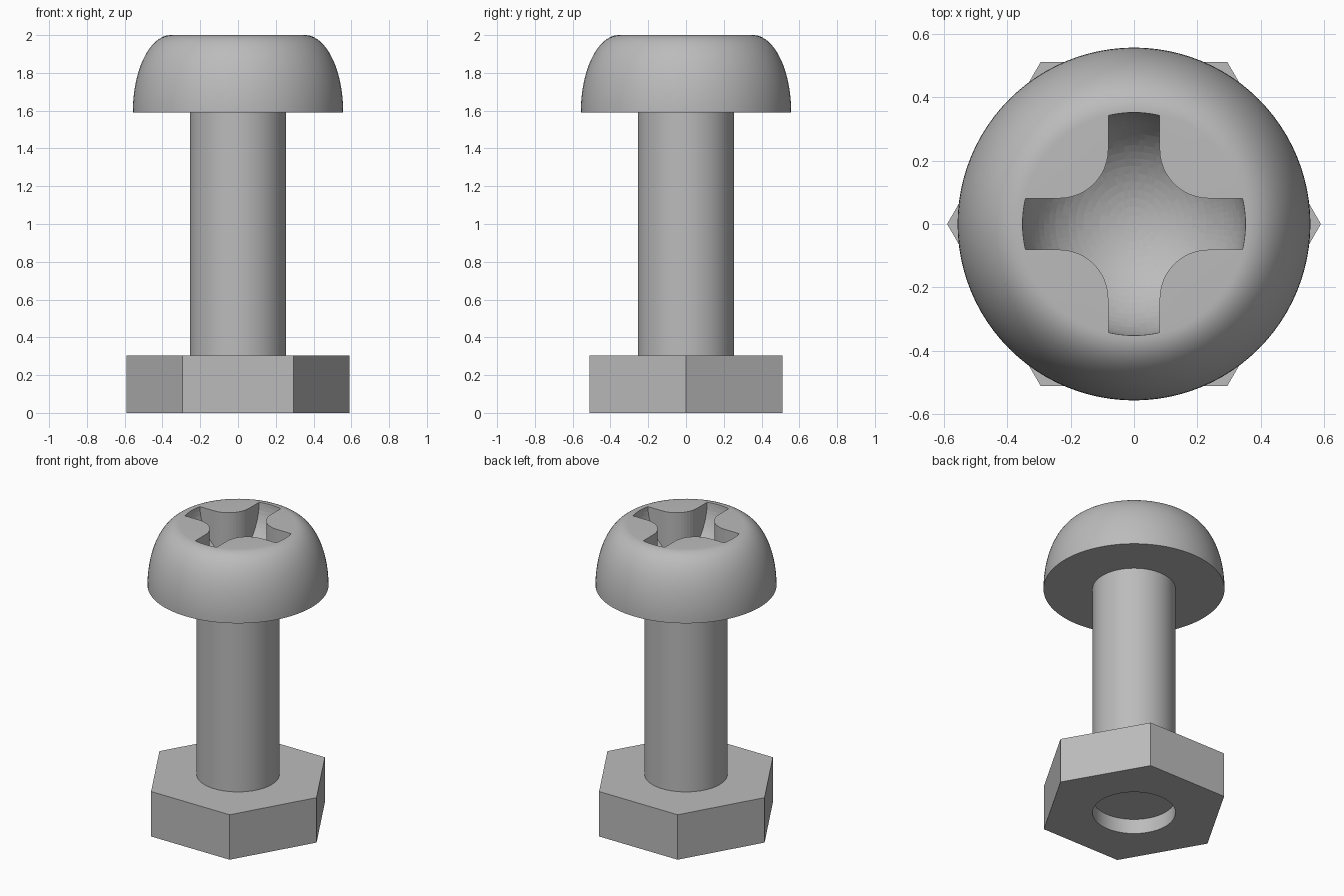
import bpy, bmesh, math
from math import sin, cos, pi

if "Cube" in bpy.data.objects:
    bpy.data.objects.remove(bpy.data.objects["Cube"])

steel = bpy.data.materials.new("steel_grey")
steel.diffuse_color = (0.50, 0.50, 0.50, 1)
steel.use_nodes = True
steel.node_tree.nodes["Principled BSDF"].inputs["Base Color"].default_value = steel.diffuse_color
SEG = 96


def finish(name, bm, smooth=True):
    bmesh.ops.recalc_face_normals(bm, faces=bm.faces)
    me = bpy.data.meshes.new(name)
    bm.to_mesh(me)
    bm.free()
    me.materials.append(steel)
    ob = bpy.data.objects.new(name, me)
    bpy.context.collection.objects.link(ob)
    if smooth:
        shade(ob)
    return ob


def shade(ob):
    bpy.ops.object.select_all(action='DESELECT')
    ob.select_set(True)
    bpy.context.view_layer.objects.active = ob
    bpy.ops.object.shade_smooth_by_angle(angle=math.radians(30))


def lathe(name, profile, smooth=True):
    """Revolve (radius, z) points that start and end on the axis."""
    bm = bmesh.new()
    vs = [bm.verts.new((r, 0, z)) for r, z in profile]
    es = [bm.edges.new(p) for p in zip(vs, vs[1:])]
    bmesh.ops.spin(bm, geom=vs + es, cent=(0, 0, 0), axis=(0, 0, 1),
                   angle=2 * pi, steps=SEG, use_merge=True)
    bmesh.ops.remove_doubles(bm, verts=bm.verts, dist=1e-5)
    return finish(name, bm, smooth)


def prism(name, outline, z0, z1):
    bm = bmesh.new()
    f = bm.faces.new([bm.verts.new((x, y, z0)) for x, y in outline])
    ext = bmesh.ops.extrude_face_region(bm, geom=[f])
    bmesh.ops.translate(bm, vec=(0, 0, z1 - z0),
                        verts=[g for g in ext['geom'] if isinstance(g, bmesh.types.BMVert)])
    return finish(name, bm, False)


def boolean(ob, cutter, operation):
    m = ob.modifiers.new("cut", 'BOOLEAN')
    m.operation, m.solver, m.object = operation, 'EXACT', cutter
    bpy.ops.object.select_all(action='DESELECT')
    ob.select_set(True)
    bpy.context.view_layer.objects.active = ob
    bpy.ops.object.modifier_apply(modifier=m.name)
    bpy.data.objects.remove(cutter)


# Domed head: flat top, elliptical shoulder, flat underside
FLAT, RIM, Z0, Z1 = 0.355, 0.557, 1.59, 2.0
shoulder = [(FLAT + (RIM - FLAT) * cos(a), Z0 + (Z1 - Z0) * sin(a))
            for a in (i * pi / 2 / 24 for i in range(25))]
head = lathe("head", [(0, Z0)] + shoulder + [(0, Z1)])

# Cross recess: filleted cross limited by a round bowl
BOWL, DEPTH, ARM, FIL = 0.352, 0.34, 0.081, 0.155
bowl = [(BOWL * sin(a), Z1 - DEPTH * cos(a)) for a in (i * pi / 2 / 20 for i in range(21))]
recess = lathe("recess_cutter", [(0, Z1 - DEPTH)] + bowl[1:] + [(BOWL, 2.1), (0, 2.1)], False)
cross = []
for q in range(4):
    c, s = cos(q * pi / 2), sin(q * pi / 2)
    corner = [(0.5, ARM)]
    for i in range(13):
        a = -pi / 2 - i * pi / 24
        corner.append((ARM + FIL + FIL * cos(a), ARM + FIL + FIL * sin(a)))
    corner.append((ARM, 0.5))
    cross += [(x * c - y * s, x * s + y * c) for x, y in corner]
boolean(recess, prism("cross_cutter", cross, 1.6, 2.05), 'INTERSECT')
boolean(head, recess, 'DIFFERENCE')
shade(head)

# Plain shaft, ending inside the nut
R = 0.255
lathe("shaft", [(0, 0.10), (R, 0.10), (R, 1.595), (0, 1.595)])

# Hexagonal nut with a round hole
nut = prism("nut", [(0.59 * cos(i * pi / 3), 0.59 * sin(i * pi / 3)) for i in range(6)], 0, 0.305)
boolean(nut, lathe("hole_cutter", [(0, -0.1), (R, -0.1), (R, 0.5), (0, 0.5)], False), 'DIFFERENCE')
shade(nut)
